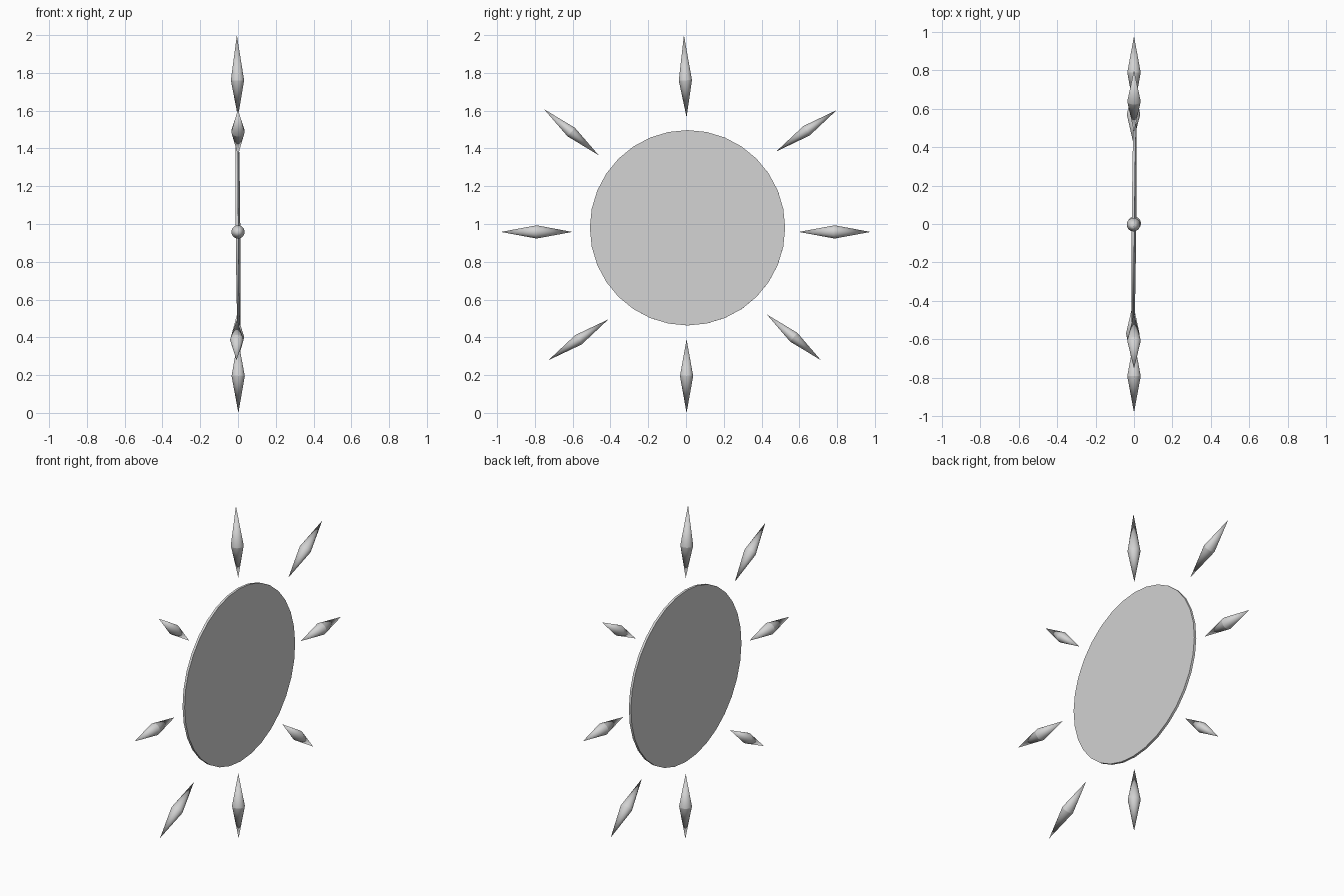
import bpy, bmesh, math
from mathutils import Vector

cube = bpy.data.objects.get("Cube")
if cube:
    bpy.data.objects.remove(cube, do_unlink=True)

grey = bpy.data.materials.new("plain_grey")
grey.use_nodes = True
colour = (0.65, 0.65, 0.65, 1)
grey.diffuse_color = colour
grey.node_tree.nodes["Principled BSDF"].inputs["Base Color"].default_value = colour

SIDES = 32
X = Vector((1, 0, 0))


def finish(bm, name):
    bmesh.ops.recalc_face_normals(bm, faces=bm.faces)
    mesh = bpy.data.meshes.new(name)
    bm.to_mesh(mesh)
    bm.free()
    mesh.materials.append(grey)
    obj = bpy.data.objects.new(name, mesh)
    bpy.context.collection.objects.link(obj)
    bpy.ops.object.select_all(action='DESELECT')
    obj.select_set(True)
    bpy.context.view_layer.objects.active = obj
    bpy.ops.object.shade_smooth_by_angle(angle=math.radians(15))


def spike(name, inner, outer, middle=0.5, depth=0.035, width=0.035):
    """Double cone between two (x, y, z) tips, widest at the middle fraction."""
    inner, outer = Vector(inner), Vector(outer)
    side = (outer - inner).cross(X).normalized()
    centre = inner.lerp(outer, middle)
    bm = bmesh.new()
    ring = []
    for i in range(SIDES):
        a = math.tau * i / SIDES
        ring.append(bm.verts.new(centre + X * depth * math.cos(a) + side * width * math.sin(a)))
    for tip in (bm.verts.new(inner), bm.verts.new(outer)):
        for i in range(SIDES):
            bm.faces.new((ring[i - 1], ring[i], tip))
    finish(bm, name)


# Central disc, standing upright with a very slight lean
bm = bmesh.new()
bmesh.ops.create_cone(bm, cap_ends=True, segments=SIDES, radius1=0.517, radius2=0.517, depth=0.014)
turn = Vector((1, -0.01, 0.009)).to_track_quat('Z', 'Y').to_matrix()
bmesh.ops.rotate(bm, verts=bm.verts, matrix=turn)
bmesh.ops.translate(bm, verts=bm.verts, vec=(0, 0.008, 0.98))
finish(bm, "disc")

# Straight rays
spike("top_ray", (0, 0.003, 1.565), (-0.006, -0.011, 2), 0.45)
spike("bottom_ray", (0, 0.003, 0.39), (0.002, 0.003, 0))
spike("front_ray", (0, -0.602, 0.958), (0, -0.98, 0.958))
spike("back_ray", (0, 0.597, 0.958), (0, 0.977, 0.958))

# Diagonal rays
spike("upper_front_ray", (0, -0.463, 1.365), (0, -0.752, 1.608), width=0.03)
spike("upper_back_ray", (0, 0.478, 1.384), (0, 0.798, 1.603), width=0.03)
spike("lower_front_ray", (-0.005, -0.411, 0.495), (-0.008, -0.728, 0.279), width=0.03)
spike("lower_back_ray", (-0.005, 0.427, 0.522), (0, 0.714, 0.279), width=0.03)
